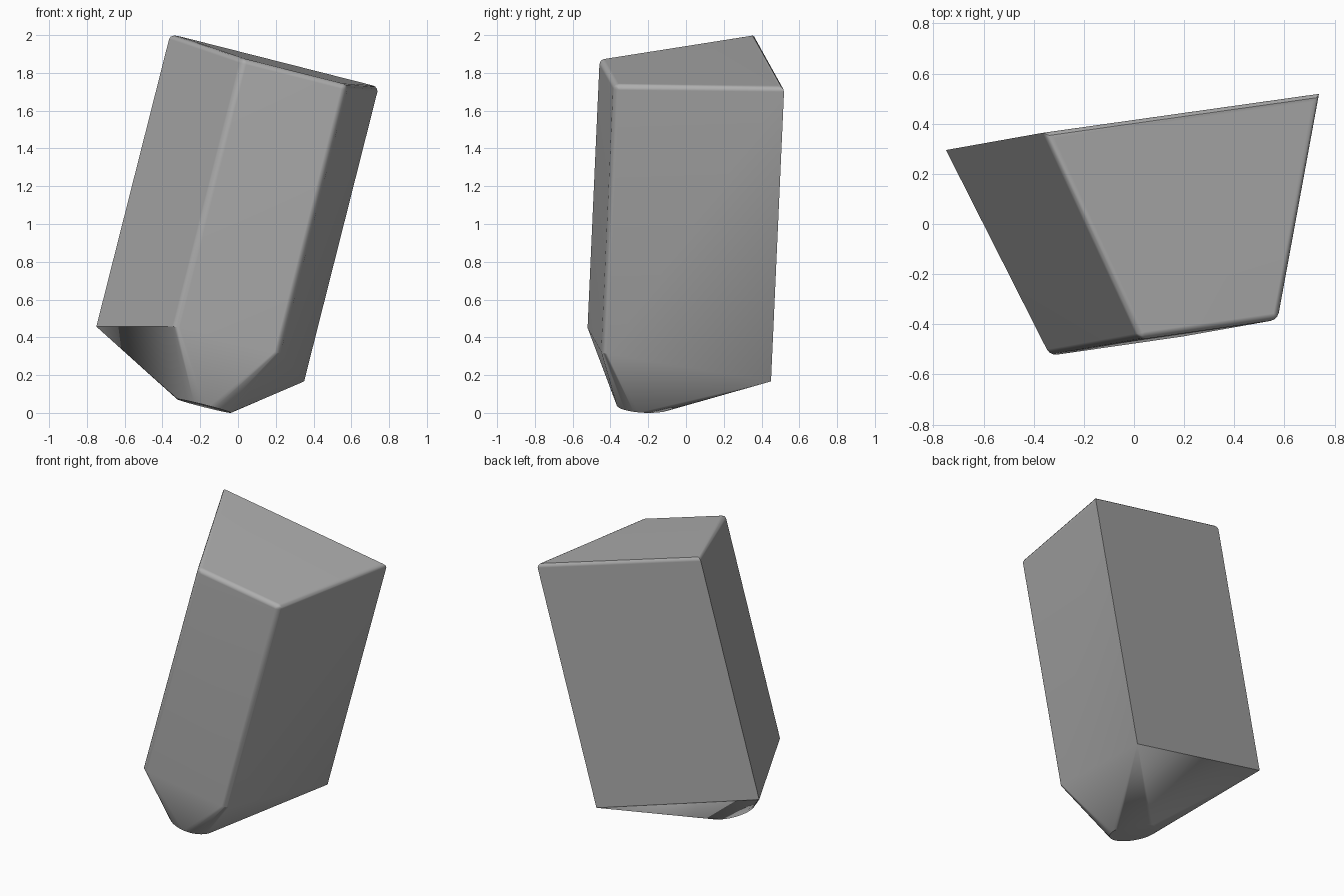
import bpy, bmesh
from math import radians, cos, sin, tau
from mathutils import Vector

cube = bpy.data.objects.get("Cube")
if cube:
    bpy.data.objects.remove(cube, do_unlink=True)

# Single stone grey
stone = bpy.data.materials.new("stone grey")
stone.use_nodes = True
grey = (0.42, 0.42, 0.42, 1)
stone.diffuse_color = grey
stone.node_tree.nodes["Principled BSDF"].inputs["Base Color"].default_value = grey

# Leaning four-sided prism: lower corners, each extruded along the lean
LEAN = Vector((0.253, 0.045, 1))
back_right = Vector((-0.75, 0.295, 0.46))
front_right = Vector((-0.335, -0.525, 0.46))
front_left = Vector((0.22, -0.445, 0.32))
back_left = Vector((0.35, 0.45, 0.17))
lower = [back_right, front_right, front_left, back_left]
heights = [1.55, 1.42, 1.42, 1.56]

prism = bmesh.new()
low = [prism.verts.new(p) for p in lower]
top = [prism.verts.new(p + LEAN * h) for p, h in zip(lower, heights)]
prism.faces.new(low[::-1])
prism.faces.new(top)
for i in range(4):
    j = (i + 1) % 4
    prism.faces.new((low[i], low[j], top[j], top[i]))

# Soften the top rim and the two front corners
soft = [prism.edges.get((top[i], top[(i + 1) % 4])) for i in range(4)]
soft += [prism.edges.get((low[i], top[i])) for i in (1, 2)]
bmesh.ops.bevel(prism, geom=soft, offset=0.028, segments=3, profile=0.5,
                affect='EDGES', clamp_overlap=True)
points = [v.co.copy() for v in prism.verts]
prism.free()

# Round blunt tip, square to the lean
axis = LEAN.normalized()
side = Vector((0, 1, 0)).cross(axis).normalized()
depth = axis.cross(side)
tip = Vector((-0.18, -0.22, 0.04))
for k in range(32):
    a = tau * k / 32
    points.append(tip + 0.148 * (side * cos(a) + depth * sin(a)))

# Wrap prism and tip in one skin
skin = bmesh.new()
for p in points:
    skin.verts.new(p)
bmesh.ops.convex_hull(skin, input=skin.verts[:])
loose = [v for v in skin.verts if not v.link_faces]
bmesh.ops.delete(skin, geom=loose, context='VERTS')
bmesh.ops.dissolve_limit(skin, angle_limit=radians(1.5),
                         verts=skin.verts[:], edges=skin.edges[:])
bmesh.ops.recalc_face_normals(skin, faces=skin.faces[:])

# Rest on the ground
base = min(v.co.z for v in skin.verts)
bmesh.ops.translate(skin, verts=skin.verts[:], vec=(0, 0, -base))

mesh = bpy.data.meshes.new("crystal_stone")
skin.to_mesh(mesh)
skin.free()
mesh.materials.append(stone)
crystal = bpy.data.objects.new("crystal_stone", mesh)
bpy.context.collection.objects.link(crystal)

# Smooth the bevels and tip, keep the large faces flat
bpy.ops.object.select_all(action='DESELECT')
crystal.select_set(True)
bpy.context.view_layer.objects.active = crystal
bpy.ops.object.shade_smooth_by_angle(angle=radians(32))
weighted = crystal.modifiers.new("flat_faces", 'WEIGHTED_NORMAL')
weighted.keep_sharp = True
